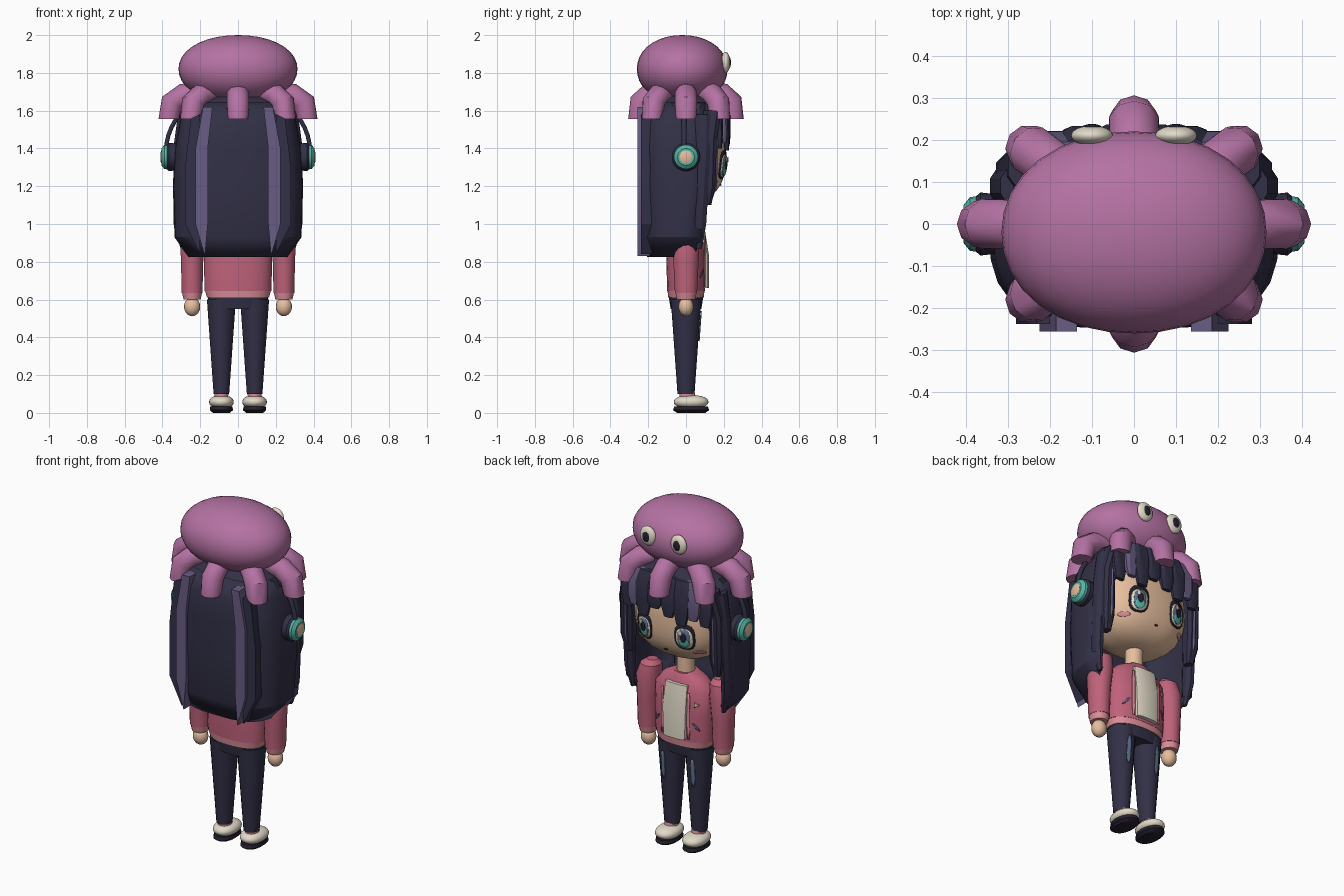
import bpy, bmesh, math
from mathutils import Vector

if "Cube" in bpy.data.objects:
    bpy.data.objects.remove(bpy.data.objects["Cube"])


def mat(name, r, g, b):
    m = bpy.data.materials.new(name)
    lin = [((c / 255 + 0.055) / 1.055) ** 2.4 for c in (r, g, b)]
    m.diffuse_color = (*lin, 1)
    m.use_nodes = True
    m.node_tree.nodes["Principled BSDF"].inputs["Base Color"].default_value = m.diffuse_color
    return m


NAVY = mat("navy", 50, 48, 70)
PURPLE = mat("hair purple", 104, 92, 130)
MAUVE = mat("octopus mauve", 180, 114, 163)
PINK = mat("jacket pink", 190, 98, 122)
ROSE = mat("light rose", 220, 142, 152)
CREAM = mat("cream", 226, 218, 200)
SKIN = mat("skin", 230, 190, 158)
TEAL = mat("teal", 84, 182, 165)
SLATE = mat("slate blue", 98, 116, 146)
BLACK = mat("dark plum", 36, 32, 46)


def make(name, verts, faces, m, smooth=35, thick=0):
    me = bpy.data.meshes.new(name)
    me.from_pydata([tuple(v) for v in verts], [], faces)
    bm = bmesh.new()
    bm.from_mesh(me)
    bmesh.ops.recalc_face_normals(bm, faces=bm.faces)
    bm.to_mesh(me)
    bm.free()
    me.materials.append(m)
    ob = bpy.data.objects.new(name, me)
    bpy.context.collection.objects.link(ob)
    if thick:
        mod = ob.modifiers.new("thickness", 'SOLIDIFY')
        mod.thickness, mod.offset = thick, 0
    bpy.ops.object.select_all(action='DESELECT')
    ob.select_set(True)
    bpy.context.view_layer.objects.active = ob
    bpy.ops.object.shade_smooth_by_angle(angle=math.radians(smooth))
    return ob


def power(c, p):
    return math.copysign(abs(c) ** (2 / p), c)


def skin_rings(name, rings, m, smooth=35):
    """Join equal rings of points and cap both ends."""
    n = len(rings[0])
    faces = [(k * n + i, k * n + (i + 1) % n, (k + 1) * n + (i + 1) % n, (k + 1) * n + i)
             for k in range(len(rings) - 1) for i in range(n)]
    faces += [tuple(range(n)), tuple(range((len(rings) - 1) * n, len(rings) * n))]
    return make(name, [v for r in rings for v in r], faces, m, smooth)


def loft(name, rings, m, n=16, p=2, smooth=35):
    """Rings are (z, centre x, centre y, radius x, radius y)."""
    ang = [2 * math.pi * (i + 0.5) / n for i in range(n)]
    return skin_rings(name, [[(cx + rx * power(math.cos(a), p), cy + ry * power(math.sin(a), p), z)
                              for a in ang] for z, cx, cy, rx, ry in rings], m, smooth)


def ball(name, c, r, m, p=2, u=24, v=14):
    bm = bmesh.new()
    bmesh.ops.create_uvsphere(bm, u_segments=u, v_segments=v, radius=1)
    verts = []
    for q in bm.verts:
        s = sum(abs(k) ** p for k in q.co) ** (-1 / p)
        verts.append([c[i] + r[i] * q.co[i] * s for i in range(3)])
    faces = [[q.index for q in f.verts] for f in bm.faces]
    bm.free()
    return make(name, verts, faces, m, 50)


def decal(name, cx, cz, rx, rz, m, surf, off=0.003, n=16, p=2, tilt=0):
    """Thin plate laid on a surface y = surf(x, z)."""
    verts, faces = [(cx, surf(cx, cz) + off, cz)], []
    for k in (1, 2, 3):
        for i in range(n):
            a = 2 * math.pi * (i + 0.5) / n
            dx, dz = rx * k / 3 * power(math.cos(a), p), rz * k / 3 * power(math.sin(a), p)
            x = cx + dx * math.cos(tilt) - dz * math.sin(tilt)
            z = cz + dx * math.sin(tilt) + dz * math.cos(tilt)
            verts.append((x, surf(x, z) + off, z))
    for i in range(n):
        j = (i + 1) % n
        faces.append((0, 1 + i, 1 + j))
        for k in (0, 1):
            b = 1 + k * n
            faces.append((b + i, b + n + i, b + n + j, b + j))
    return make(name, verts, faces, m, 35, 0.004)


# octopus hat
ball("octopus_body", (0, -0.02, 1.82), (0.315, 0.24, 0.18), MAUVE, 2.1, 32, 18)
ends = [(0.365, 0), (0.25, 0.18), (0, 0.25), (-0.25, 0.18),
        (-0.365, 0), (-0.25, -0.18), (0, -0.25), (0.25, -0.18)]
for e in ends:
    e = Vector((*e, 0))
    u = e.normalized()
    side = Vector((-u.y, u.x, 0))
    rings = []
    for f, z, tilt, r in ((0.55, 1.70, 0.1, 0.055), (0.78, 1.685, 0.4, 0.06),
                          (0.95, 1.645, 1.1, 0.062), (1.0, 1.555, 1.57, 0.056)):
        nrm = u * math.sin(tilt) + Vector((0, 0, math.cos(tilt)))
        c = e * f + Vector((0, 0, z))
        rings.append([c + r * (math.cos(a) * side + math.sin(a) * nrm)
                      for a in [math.pi * (i + 0.5) / 5 for i in range(10)]])
    skin_rings("octopus_tentacle", rings, MAUVE, 40)
for s in (-1, 1):
    ball("octopus_eye", (s * 0.1, 0.21, 1.855), (0.05, 0.024, 0.056), CREAM)
    ball("octopus_pupil", (s * 0.1, 0.229, 1.855), (0.024, 0.009, 0.03), BLACK, 2, 12, 8)

# head and face
P, HX, HY, HZ, CZ = 2.6, 0.275, 0.213, 0.25, 1.37


def face(x, z):
    return HY * max(0.02, 1 - abs(x / HX) ** P - abs((z - CZ) / HZ) ** P) ** (1 / P)


ball("head", (0, 0, CZ), (HX, HY, HZ), SKIN, P, 32, 20)
loft("neck", [(0.95, 0, 0, 0.05, 0.05), (1.16, 0, 0, 0.048, 0.048)], SKIN)
for s in (-1, 1):
    x = s * 0.13
    decal("eye_outline", x, 1.315, 0.056, 0.076, BLACK, face, 0.003, 16, 2.8)
    decal("eye_white", x, 1.308, 0.046, 0.06, CREAM, face, 0.006, 16, 2.6)
    decal("eye_iris", x, 1.31, 0.034, 0.055, SLATE, face, 0.009, 16, 2.4)
    decal("eye_iris_glow", x, 1.285, 0.028, 0.029, TEAL, face, 0.012)
    decal("eye_pupil", x, 1.315, 0.016, 0.026, BLACK, face, 0.015)
    decal("eye_highlight", x + 0.015, 1.342, 0.012, 0.015, CREAM, face, 0.018, 8)
    decal("blush", s * 0.19, 1.222, 0.027, 0.012, ROSE, face, 0.003)
decal("mouth", 0, 1.205, 0.012, 0.005, BLACK, face, 0.003, 8)

# back hair: curved curtain open at the front
verts, faces, N = [], [], 16
levels = [(1.645, 0.26, 0.20, 0.10), (1.55, 0.307, 0.245, 0.10), (1.4, 0.335, 0.25, 0.10),
          (1.2, 0.345, 0.25, 0.10), (0.93, 0.336, 0.24, 0.085), (0.825, 0.265, 0.205, 0.04)]
for z, rx, ry, ymax in levels:
    phi = math.asin((ymax / ry) ** 1.5)
    for i in range(N + 1):
        a = phi - (math.pi + 2 * phi) * i / N
        verts.append((rx * power(math.cos(a), 3), ry * power(math.sin(a), 3), z))
for k in range(len(levels) - 1):
    for i in range(N):
        b = k * (N + 1) + i
        faces.append((b, b + 1, b + N + 2, b + N + 1))
hair = make("back_hair", verts, faces, NAVY, 25)
sol = hair.modifiers.new("thickness", 'SOLIDIFY')
sol.thickness, sol.offset = 0.035, -1
loft("hair_cap", [(1.49, 0, 0, 0.30, 0.215), (1.56, 0, 0, 0.30, 0.22),
                  (1.64, 0, 0, 0.265, 0.195), (1.69, 0, 0, 0.18, 0.13)], NAVY, 24, 2.8)


def prism(name, pts, y0, y1, m):
    return skin_rings(name, [[(x, y, z) for x, z in pts] for y in (y0, y1)], m, 20)


for s in (-1, 1):
    # back streaks
    prism("hair_streak", [(s * a, z) for a, z in ((0.135, 1.62), (0.185, 1.62), (0.225, 1.4),
          (0.225, 1.0), (0.175, 0.83), (0.16, 1.0), (0.16, 1.4))], -0.256, -0.19, PURPLE)
    prism("back_lock", [(s * a, z) for a, z in ((0.2, 1.58), (0.25, 1.56), (0.28, 1.3),
          (0.28, 1.0), (0.2, 0.84))], -0.238, -0.18, NAVY)
    # locks framing the face
    loft("side_lock", [(1.60, s * 0.265, 0.14, 0.035, 0.05), (1.45, s * 0.29, 0.125, 0.04, 0.04),
                       (1.2, s * 0.29, 0.12, 0.04, 0.038), (1.1, s * 0.285, 0.11, 0.022, 0.025)],
         NAVY, 8, 3, 25)
    loft("side_lock_streak", [(1.56, s * 0.27, 0.16, 0.014, 0.025), (1.45, s * 0.285, 0.145, 0.015, 0.025),
                              (1.2, s * 0.285, 0.14, 0.015, 0.024), (1.13, s * 0.285, 0.13, 0.008, 0.01)],
         PURPLE, 6, 2, 25)
    loft("ear_lock", [(1.58, s * 0.29, 0.09, 0.03, 0.045), (1.4, s * 0.315, 0.09, 0.03, 0.045),
                      (1.0, s * 0.315, 0.07, 0.028, 0.04), (0.87, s * 0.295, 0.07, 0.01, 0.015)],
         NAVY, 8, 2, 25)

# fringe
for x, w, zb, m in ((-0.25, 0.045, 1.40, NAVY), (-0.19, 0.042, 1.43, PURPLE), (-0.12, 0.05, 1.39, NAVY),
                    (-0.04, 0.045, 1.42, NAVY), (0.05, 0.045, 1.45, NAVY), (0.125, 0.05, 1.39, NAVY),
                    (0.19, 0.042, 1.43, PURPLE), (0.25, 0.045, 1.40, NAVY)):
    y = 0.238 * (1 - abs(x / 0.33) ** 3) ** (1 / 3)
    loft("fringe_lock", [(1.645, x * 0.92, y - 0.055, w, 0.03), (1.57, x, y - 0.028, w * 1.05, 0.028),
                         (1.48, x, y - 0.02, w, 0.02), (zb, x, y - 0.018, w * 0.6, 0.012)], m, 8, 3, 25)

# headphones
cu = bpy.data.curves.new("headphone_band", 'CURVE')
cu.dimensions, cu.bevel_depth, cu.bevel_resolution = '3D', 0.013, 1
sp = cu.splines.new('POLY')
sp.points.add(24)
for i, pt in enumerate(sp.points):
    a = math.pi * i / 24
    pt.co = (0.382 * math.cos(a), -0.01, 1.38 + 0.34 * math.sin(a), 1)
cu.materials.append(NAVY)
bpy.context.collection.objects.link(bpy.data.objects.new("headphone_band", cu))
for s in (-1, 1):
    for name, rad, m in (("ear_cushion", [(0.32, 0.07), (0.365, 0.075), (0.382, 0.06)], NAVY),
                         ("ear_cup", [(0.37, 0.066), (0.39, 0.064), (0.405, 0.045)], TEAL),
                         ("ear_button", [(0.39, 0.034), (0.406, 0.034), (0.411, 0.02)], SKIN)):
        skin_rings(name, [[(s * x, r * math.cos(i * math.pi / 10), 1.355 + r * math.sin(i * math.pi / 10))
                           for i in range(20)] for x, r in rad], m)

# jacket and shirt
loft("jacket", [(0.645, 0, 0, 0.178, 0.1), (0.8, 0, 0, 0.182, 0.105), (0.93, 0, 0, 0.18, 0.095),
                (0.99, 0, 0, 0.13, 0.075), (1.02, 0, 0, 0.065, 0.06)], PINK, 24, 2.3)
loft("jacket_hem", [(0.61, 0, 0, 0.165, 0.095), (0.65, 0, 0, 0.177, 0.099)], ROSE, 24, 2.3)
skin_rings("shirt_front", [[(-w, 0.03, z), (w, 0.03, z), (w, y - 0.01, z), (w * 0.6, y, z),
                            (-w * 0.6, y, z), (-w, y - 0.01, z)]
                           for z, w, y in ((0.66, 0.068, 0.122), (0.83, 0.074, 0.122), (0.97, 0.07, 0.1))], CREAM)


def chest(x, z):
    return 0.103 * max(0, 1 - abs(x / 0.182) ** 2.3) ** (1 / 2.3)


for s in (-1, 1):
    decal("jacket_zip", s * 0.085, 0.8, 0.009, 0.14, ROSE, chest, 0.004, 8, 4)
    decal("pocket_zip", s * 0.125, 0.74, 0.006, 0.03, PURPLE, chest, 0.004, 8, 2, s * 0.7)
    # arms
    X = s * 0.243
    loft("sleeve", [(0.635, X, 0, 0.056, 0.06), (0.8, X, 0, 0.06, 0.068), (0.93, X * 0.98, 0, 0.07, 0.075),
                    (1.0, X * 0.93, 0, 0.058, 0.06), (1.025, X * 0.9, 0, 0.03, 0.03)], PINK)
    loft("cuff", [(0.6, X, 0, 0.046, 0.05), (0.64, X, 0, 0.055, 0.058)], ROSE)
    ball("hand", (X, 0, 0.562), (0.043, 0.04, 0.05), SKIN, 2, 16, 10)
decal("chest_patch", -0.125, 0.87, 0.018, 0.018, SKIN, chest, 0.005, 3)

# trousers and shoes
loft("hips", [(0.55, 0, 0, 0.15, 0.082), (0.615, 0, 0, 0.162, 0.092)], NAVY, 24, 2.3)


def leg_front(x, z):
    r = 0.042 + (z - 0.1) * 0.072
    return (r + 0.004) * math.sqrt(max(0, 1 - ((abs(x) - 0.088) / r) ** 2))


for s in (-1, 1):
    X = s * 0.088
    loft("trouser_leg", [(0.1, X, 0, 0.042, 0.046), (0.35, X, 0, 0.06, 0.064), (0.6, X, 0, 0.078, 0.082)], NAVY)
    decal("trouser_tear", X + s * 0.008, 0.46, 0.013, 0.085, SLATE, leg_front, 0.004, 8, 3)
    loft("ankle", [(0.07, X, 0.01, 0.036, 0.045), (0.108, X, 0.005, 0.038, 0.042)], ROSE)
    ball("shoe", (X, 0.027, 0.058), (0.065, 0.092, 0.036), CREAM, 2.2)
    loft("shoe_sole", [(0, X, 0.027, 0.045, 0.075), (0.014, X, 0.027, 0.062, 0.097),
                       (0.034, X, 0.027, 0.06, 0.09)], BLACK, 20)
